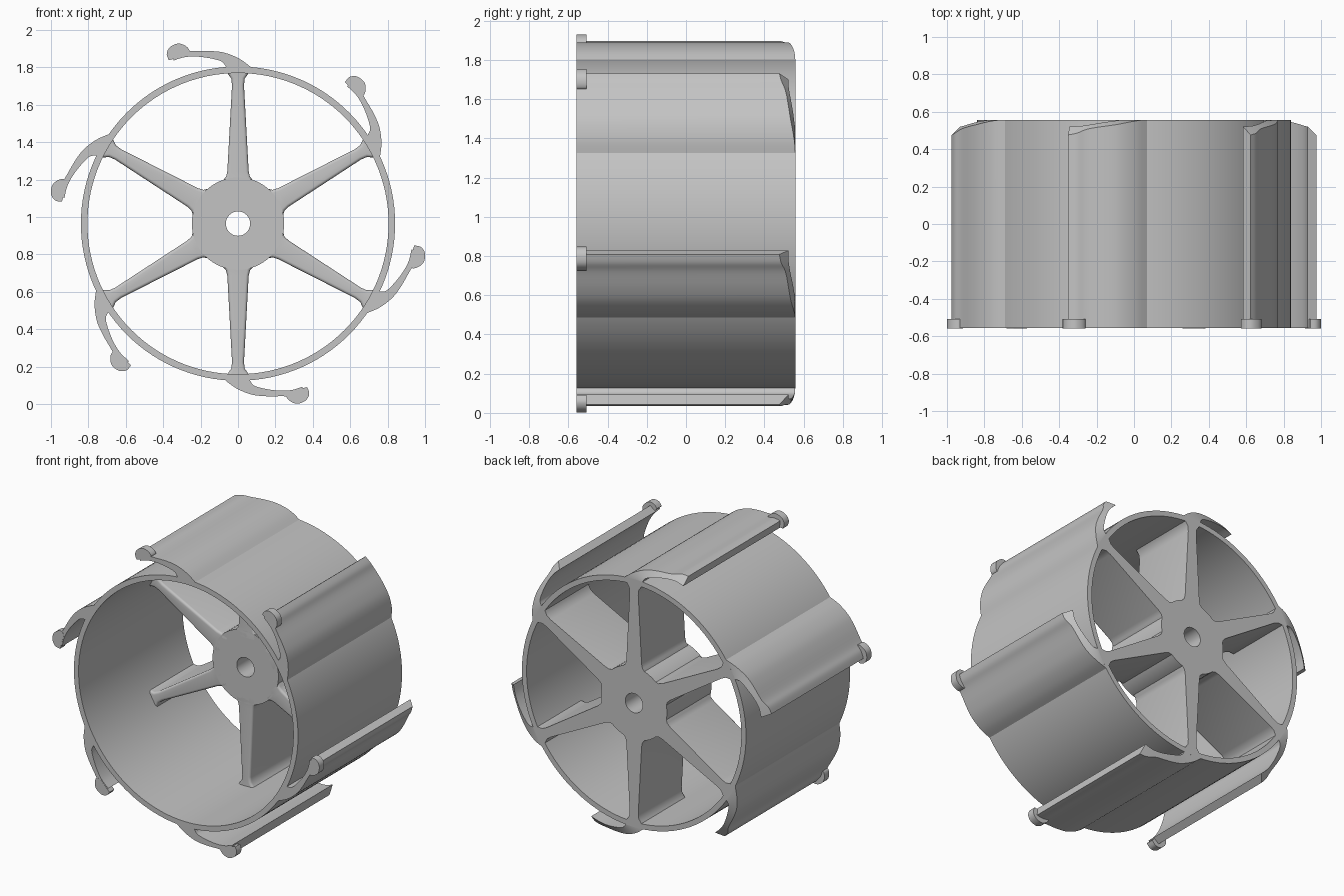
import bpy, bmesh, math

cube = bpy.data.objects.get("Cube")
if cube:
    bpy.data.objects.remove(cube, do_unlink=True)

HALF = 0.557        # half depth of the drum
AXIS_Z = 0.965      # height of the wheel axis
RING_OUT, RING_IN = 0.84, 0.805
HUB_FRONT = 0.08

grey = bpy.data.materials.new("grey")
grey.use_nodes = True
grey.diffuse_color = (0.55, 0.55, 0.55, 1)
grey.node_tree.nodes["Principled BSDF"].inputs["Base Color"].default_value = grey.diffuse_color
made = []


def circle(r, n):
    return [(r * math.cos(math.tau * i / n), r * math.sin(math.tau * i / n)) for i in range(n)]


def smooth_path(pts, steps=5):
    """Catmull-Rom curve through the points."""
    ext = [pts[0]] + pts + [pts[-1]]
    out = []
    for a, b, c, d in zip(ext, ext[1:], ext[2:], ext[3:]):
        for s in range(steps):
            t = s / steps
            out.append(tuple(0.5 * (2 * q + (r - p) * t + (2 * p - 5 * q + 4 * r - w) * t * t
                                    + (3 * q - p - 3 * r + w) * t ** 3)
                             for p, q, r, w in zip(a, b, c, d)))
    return out + [pts[-1]]


def strip_mesh(name, side_a, side_b, front, back, closed=False, round_front=0):
    """Solid between two matching outlines in xz, running from front to back in y."""
    bm = bmesh.new()
    rows = []
    for a, b in zip(side_a, side_b):
        rows.append([bm.verts.new((p[0], y, p[1]))
                     for p, y in ((a, front), (a, back(a)), (b, back(b)), (b, front))])
    pairs = list(zip(rows, rows[1:])) + ([(rows[-1], rows[0])] if closed else [])
    for r, s in pairs:
        for i in range(4):
            j = (i + 1) % 4
            bm.faces.new((r[i], r[j], s[j], s[i]))
    if not closed:
        bm.faces.new(rows[0])
        bm.faces.new(rows[-1])
    bmesh.ops.recalc_face_normals(bm, faces=bm.faces)
    if round_front:
        edges = [e for r, s in pairs for i in (0, 3) for e in r[i].link_edges
                 if e.other_vert(r[i]) is s[i]]
        bmesh.ops.bevel(bm, geom=edges, offset=round_front, segments=4,
                        profile=0.5, affect='EDGES')
    mesh = bpy.data.meshes.new(name)
    bm.to_mesh(mesh)
    bm.free()
    mesh.materials.append(grey)
    return mesh


def place(name, mesh, turn=0.0):
    ob = bpy.data.objects.new(name, mesh)
    ob.location.z = AXIS_Z
    ob.rotation_euler.y = turn
    bpy.context.collection.objects.link(ob)
    made.append(ob)


def flat_back(p):
    return HALF


def blade_back(p):
    # the back end falls away towards the blade tip
    over = max(0.0, math.hypot(*p) - RING_OUT)
    return HALF - 0.08 * (over / 0.147) ** 2


# Drum ring and hub with its axle hole
place("drum_ring", strip_mesh("drum_ring", circle(RING_OUT, 120), circle(RING_IN, 120),
                              -HALF, flat_back, closed=True))
place("hub", strip_mesh("hub", circle(0.247, 64), circle(0.065, 64),
                        HUB_FRONT, flat_back, closed=True))

# Tapered spoke, flared at both ends: (radius, half width)
widths = [(0.2, 0.085), (0.235, 0.078), (0.25, 0.064), (0.28, 0.057),
          (0.74, 0.032), (0.775, 0.036), (0.795, 0.05), (0.825, 0.07)]
spoke = strip_mesh("spoke", [(-w, r) for r, w in widths], [(w, r) for r, w in widths],
                   HUB_FRONT, flat_back, round_front=0.016)

# Curved outer blade with a thickened lip
outer = smooth_path([(0.075, 0.832), (0.01, 0.88), (-0.07, 0.913), (-0.15, 0.923),
                     (-0.25, 0.923), (-0.305, 0.93), (-0.352, 0.923)])
inner = smooth_path([(-0.06, 0.825), (-0.068, 0.845), (-0.09, 0.868), (-0.15, 0.884),
                     (-0.22, 0.893), (-0.285, 0.89), (-0.345, 0.872)])
blade = strip_mesh("blade", outer, inner, -HALF, blade_back)

# Half-round stop at the front end of each blade
arc = smooth_path([(-0.37, 0.875), (-0.381, 0.905), (-0.372, 0.934), (-0.35, 0.953),
                   (-0.315, 0.963), (-0.28, 0.95), (-0.26, 0.928), (-0.266, 0.908)], 3)
n = len(arc) - 1
(x0, z0), (x1, z1) = (-0.368, 0.8745), (-0.268, 0.9)
flat = [(x0 + (x1 - x0) * i / n, z0 + (z1 - z0) * i / n) for i in range(n + 1)]
stop = strip_mesh("blade_stop", arc, flat, -HALF - 0.001, lambda p: -HALF + 0.05)

for k in range(6):
    turn = k * math.tau / 6
    place(f"spoke_{k + 1}", spoke, turn)
    place(f"blade_{k + 1}", blade, turn)
    place(f"blade_stop_{k + 1}", stop, turn)

# Smooth curved faces, crisp edges
for mesh_user in made:
    first = mesh_user.name.endswith("_1") or not mesh_user.name[-1].isdigit()
    mesh_user.select_set(first)
    if first:
        bpy.context.view_layer.objects.active = mesh_user
bpy.ops.object.shade_smooth_by_angle(angle=math.radians(32))
